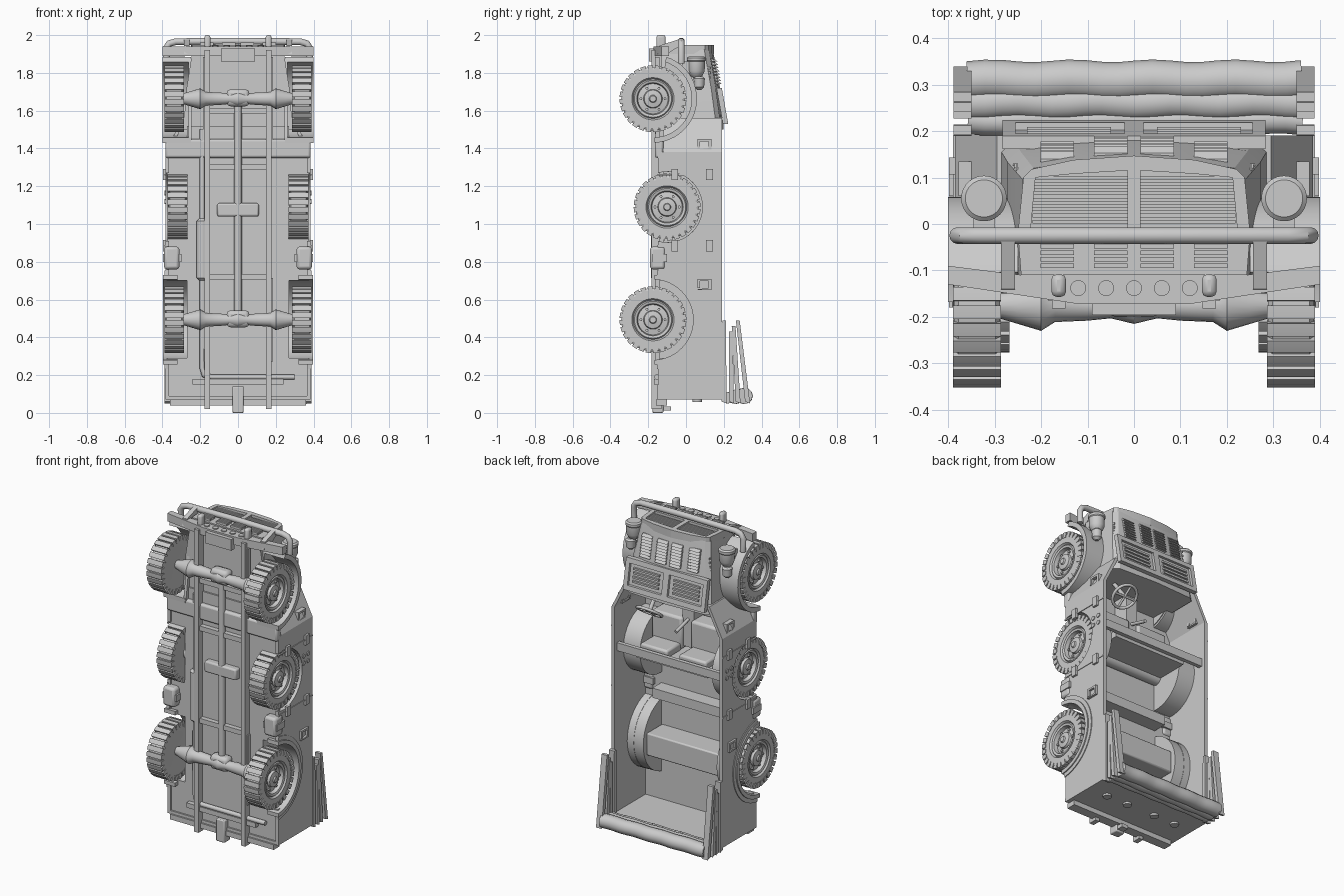
import bpy, bmesh, math
from math import sin, cos, pi, radians
from mathutils import Vector

if "Cube" in bpy.data.objects:
    bpy.data.objects.remove(bpy.data.objects["Cube"])

paint = bpy.data.materials.new("plain_grey")
paint.use_nodes = True
GREY = (0.6, 0.6, 0.6, 1)
paint.diffuse_color = GREY
paint.node_tree.nodes["Principled BSDF"].inputs["Base Color"].default_value = GREY
parts = []


def finish(name, bm, mirror=False):
    bmesh.ops.recalc_face_normals(bm, faces=bm.faces)
    me = bpy.data.meshes.new(name)
    bm.to_mesh(me)
    bm.free()
    me.materials.append(paint)
    ob = bpy.data.objects.new(name, me)
    bpy.context.collection.objects.link(ob)
    if mirror:
        ob.modifiers.new("mirror", 'MIRROR')
    parts.append(ob)
    return ob


def add_prism(bm, pts, a, b, axis):
    place = {'x': lambda p, t: (t, p[0], p[1]), 'y': lambda p, t: (p[0], t, p[1]),
             'z': lambda p, t: (p[0], p[1], t)}[axis]
    low = [bm.verts.new(place(p, a)) for p in pts]
    top = [bm.verts.new(place(p, b)) for p in pts]
    bm.faces.new(low)
    bm.faces.new(top)
    for i in range(len(pts)):
        j = (i + 1) % len(pts)
        bm.faces.new((low[i], low[j], top[j], top[i]))


def prism(name, pts, a, b, axis='x', mirror=False):
    bm = bmesh.new()
    add_prism(bm, pts, a, b, axis)
    return finish(name, bm, mirror)


def add_box(bm, x, y, z):
    add_prism(bm, [(x[0], y[0]), (x[1], y[0]), (x[1], y[1]), (x[0], y[1])], z[0], z[1], 'z')


def box(name, x, y, z, mirror=False, bevel=0):
    bm = bmesh.new()
    add_box(bm, x, y, z)
    ob = finish(name, bm, mirror)
    if bevel:
        mod = ob.modifiers.new("bevel", 'BEVEL')
        mod.width, mod.segments = bevel, 2
    return ob


def arc(cy, cz, r, a0, a1, n=24):
    steps = [radians(a0 + (a1 - a0) * i / n) for i in range(n + 1)]
    return [(cy + r * cos(t), cz + r * sin(t)) for t in steps]


def arch(name, cy, cz, r0, r1, a0, a1, x0, x1):
    pts = arc(cy, cz, r1, a0, a1) + arc(cy, cz, r0, a1, a0)
    return prism(name, pts, x0, x1, 'x', True)


def lathe(name, profile, centre, axis='x', mirror=True, n=40):
    # profile is (radius, distance along the axis)
    bm = bmesh.new()
    p, q = centre
    rings = []
    for r, d in profile:
        ring = []
        for i in range(n):
            u, v = p + r * cos(2 * pi * i / n), q + r * sin(2 * pi * i / n)
            ring.append(bm.verts.new((d, u, v) if axis == 'x' else (u, v, d)))
        rings.append(ring)
    for a, b in zip(rings, rings[1:]):
        for i in range(n):
            j = (i + 1) % n
            bm.faces.new((a[i], a[j], b[j], b[i]))
    bm.faces.new(rings[0])
    bm.faces.new(rings[-1])
    return finish(name, bm, mirror)


def tube(name, path, r, mirror=False, closed=False):
    cu = bpy.data.curves.new(name, 'CURVE')
    cu.dimensions, cu.bevel_depth, cu.bevel_resolution = '3D', r, 4
    cu.use_fill_caps = True
    sp = cu.splines.new('POLY')
    sp.points.add(len(path) - 1)
    for pt, co in zip(sp.points, path):
        pt.co = (*co, 1)
    sp.use_cyclic_u = closed
    ob = bpy.data.objects.new(name + "_path", cu)
    bpy.context.collection.objects.link(ob)
    bpy.context.view_layer.update()
    bm = bmesh.new()
    bm.from_mesh(bpy.data.meshes.new_from_object(ob.evaluated_get(bpy.context.evaluated_depsgraph_get())))
    bpy.data.objects.remove(ob)
    return finish(name, bm, mirror)


# Wheels: tyre, rim, tread lugs and hub bolts
TYRE = [(.05, .30), (.1, .29), (.155, .288), (.168, .298), (.168, .378), (.155, .387), (.112, .387), (.104, .375),
        (.098, .382), (.085, .378), (.08, .355), (.05, .36), (.046, .375), (.02, .38), (.016, .388)]
FRONT, REAR, SPARE = (-.175, 1.663), (-.175, .493), (-.1, 1.09)
for label, (cy, cz), dx in (("front", FRONT, 0), ("rear", REAR, 0), ("spare", SPARE, -.018)):
    lathe(label + "_wheel", [(r, x + dx) for r, x in TYRE], (cy, cz))
    bm = bmesh.new()
    for i in range(28):
        t = 360 * i / 28
        lug = arc(cy, cz, .177, t, t + 9.5, 2) + arc(cy, cz, .145, t + 9.5, t, 2)
        add_prism(bm, lug, .286 + dx, .39 + dx, 'x')
    for i in range(6):
        by, bz = arc(cy, cz, .064, 60 * i, 60 * i + 1, 1)[0]
        add_prism(bm, arc(by, bz, .008, 0, 300, 5), .35 + dx, .368 + dx, 'x')
    finish(label + "_wheel_lugs", bm, True)

# Open tub: side panels with wheel cutouts, floor, rear wall
side = [(-.15, .07), (.19, .07), (.19, 1.38), (-.15, 1.38)]
side += arc(*SPARE, .187, 105, -105) + arc(*REAR, .215, 83, -83)
prism("side_panel", side, .365, .385, 'x', True)
prism("cowl_side", [(.385, 1.38), (.295, 1.56), (.275, 1.56), (.365, 1.38)], -.12, .19, 'y', True)
box("floor", (-.27, .27), (-.14, -.12), (.07, 1.52))
for z0, z1 in ((.07, .29), (.7, .92), (1.26, 1.4)):
    box("floor_side", (.26, .375), (-.14, -.12), (z0, z1), True)
box("rear_wall", (-.38, .38), (-.15, .19), (.07, .09))
box("toe_board", (-.385, .385), (-.165, -.12), (1.35, 1.45), bevel=.012)
arch("rear_wheel_housing", *REAR, .215, .235, -78, 78, .255, .375)
arch("spare_housing", *SPARE, .187, .2, -100, 100, .25, .375)
prism("rear_housing_wall", arc(*REAR, .23, -78, 78), .255, .268, 'x', True)
prism("spare_housing_wall", arc(*SPARE, .195, -100, 100), .25, .262, 'x', True)
arch("rear_fender_lip", *REAR, .213, .237, -88, 88, .32, .397)
arch("rear_fender_band", *REAR, .23, .262, -85, 85, .37, .39)

# Side fittings: recessed handles, latches, seams, rivets, fuel cans
for z in (.68, 1.42):
    handle = [(.06, z - .03), (.135, z - .03), (.135, z + .03), (.06, z + .03), (.06, z - .02),
              (.075, z - .02), (.075, z + .018), (.12, z + .018), (.12, z - .018), (.06, z - .026)]
    x = .385 if z < 1 else .365
    prism("side_handle", handle, x - .02, x + .013, 'x', True)
for z in (.885, 1.262):
    box("panel_seam", (.38, .389), (-.15, .19), (z - .004, z + .004), True)
    for y in (-.06, .125):
        box("side_latch", (.38, .398), (y - .018, y + .018), (z - .03, z + .03), True)
for y in (.1, .145):
    for z in (1.12, 1.165):
        prism("side_rivet", arc(y, z, .013, 0, 330, 11), .38, .39, 'x', True)
box("fuel_can", (.31, .392), (-.19, -.11), (.76, .88), True, .015)
box("fuel_can_strap", (.3, .398), (-.18, -.1), (.8, .84), True)

# Interior: seats, bench, steering
box("seat_rail", (-.375, .375), (.14, .165), (1.1, 1.15))
box("front_seat_back", (-.25, .25), (-.12, .14), (1.08, 1.12))
box("front_seat", (.03, .24), (-.12, .0), (1.13, 1.33), True, .015)
box("front_seat_pad", (.04, .23), (-.02, .13), (1.12, 1.17), True, .012)
box("rear_bench", (-.255, .255), (-.13, .03), (.42, .56), bevel=.008)
box("rear_step", (-.255, .255), (-.13, -.03), (.76, .82))
box("gear_tunnel", (-.04, .04), (-.13, -.02), (1.15, 1.5))
tube("gear_lever", [(0, -.05, 1.33), (0, .1, 1.29)], .01)
hub, up, across = Vector((.17, .12, 1.38)), Vector((0, .8, .6)), Vector((1, 0, 0))
tube("steering_wheel", [hub + .075 * (cos(pi * i / 12) * across + sin(pi * i / 12) * up) for i in range(24)],
     .009, closed=True)
for d in (up, across):
    tube("steering_spoke", [hub - .075 * d, hub + .075 * d], .007)
tube("steering_column", [hub, hub + Vector((0, -.12, .16))], .012)

# Bonnet lofted from cowl to grille
bm = bmesh.new()
rings = []
for z, w, c, t in ((1.5, .29, .175, .2), (1.72, .272, .145, .18), (1.925, .24, .108, .142)):
    half = [(0, t), (w * .55, t - .008), (w * .9, c + .012), (w, c - .012), (w, -.13)]
    pts = half + [(-x, y) for x, y in half[:0:-1]]
    rings.append([bm.verts.new((x, y, z)) for x, y in pts])
for a, b in zip(rings, rings[1:]):
    for i in range(len(a)):
        j = (i + 1) % len(a)
        bm.faces.new((a[i], a[j], b[j], b[i]))
bm.faces.new(rings[0])
bm.faces.new(rings[-1])
finish("bonnet", bm)


def bonnet_y(z):
    return .14 + (1.95 - z) * .18


# Louvres on the bonnet top, its sides and the lower nose
bm = bmesh.new()
for x in (.05, .165):
    for i in range(8):
        z = 1.74 + i * .017
        y = bonnet_y(z) - (.0 if x < .1 else .012)
        add_prism(bm, [(y - .02, z), (y + .012, z), (y - .004, z + .015), (y - .02, z + .015)], x - .036, x + .036, 'x')
    for i in range(4):
        add_box(bm, (x - .036, x + .036), (-.095 + i * .014, -.085 + i * .014), (1.92, 1.962))
for i in range(9):
    add_box(bm, (.25, .278 - i * .003), (.07, .13), (1.62 + i * .025, 1.632 + i * .025))
finish("louvres", bm, True)

# Grille frame, centre bar and slats
surround = [(0, .147), (.13, .138), (.22, .118), (.238, .1), (.25, -.02), (.243, -.11), (0, -.11),
            (0, -.008), (.222, -.008), (.212, .1), (.13, .108), (0, .116)]
prism("grille_surround", surround, 1.9, 1.948, 'z', True)
box("grille_bar", (-.014, .014), (-.02, .13), (1.91, 1.948))
for i in range(8):
    box("grille_slat", (.0, .218), (.001 + i * .0135, .009 + i * .0135), (1.91, 1.938), True)

# Folded windscreen lying on the cowl
bm = bmesh.new()
tilt = lambda z, lift: bonnet_y(z) + lift
for x0, x1, z0, z1, h in ((0, .283, 1.53, 1.56, .008), (0, .283, 1.69, 1.72, .008), (0, .02, 1.55, 1.7, .008),
                          (.255, .283, 1.55, 1.7, .008), (.01, .26, 1.55, 1.7, -.008)):
    add_prism(bm, [(tilt(z0, h), z0), (tilt(z1, h), z1), (tilt(z1, -.02), z1), (tilt(z0, -.02), z0)], x0, x1, 'x')
for i in range(4):
    z = 1.58 + i * .025
    add_box(bm, (.05, .23), (bonnet_y(z) - .02, bonnet_y(z) + .002), (z, z + .012))
finish("windscreen", bm, True)

# Front fenders, headlights and horns
arch("front_fender", *FRONT, .205, .233, -88, 72, .25, .4)
prism("inner_fender", arc(*FRONT, .22, -88, 72), .245, .262, 'x', True)
lathe("headlight", [(.012, 1.77), (.032, 1.785), (.044, 1.81), (.045, 1.86), (.049, 1.865), (.049, 1.88),
                    (.04, 1.888)], (.323, .055), 'z')
lathe("marker_lamp", [(.01, 1.71), (.026, 1.725), (.03, 1.77), (.02, 1.78)], (.335, .07), 'z')
box("lamp_bracket", (.3, .345), (-.02, .04), (1.8, 1.86), True)

# Front bumper, round bosses, guard tube and tow hooks
bumper = [(0, -.11), (.24, -.11), (.4, -.09), (.4, -.13), (.12, -.172), (0, -.172)]
prism("front_bumper", bumper, 1.89, 1.94, 'z', True)
box("skid_plate", (-.09, .09), (-.196, -.165), (1.86, 1.93))
for x in (-.12, -.06, 0, .06, .12):
    lathe("bumper_boss", [(.017, 1.93), (.017, 1.946)], (x, -.138), 'z', False, 20)
tube("guard_tube", [(.378, -.025, 1.85), (.38, -.025, 1.93), (.365, -.025, 1.955), (.33, -.025, 1.965),
                    (0, -.025, 1.968)], .018, True)
prism("guard_bracket", [(-.15, 1.9), (-.14, 1.945), (-.03, 1.98), (-.02, 1.95), (-.1, 1.9)], .256, .286, 'x', True)
box("front_hook", (.146, .178), (-.157, -.108), (1.89, 2.0), True, .012)

# Chassis: rails, cross members, axles, shafts and exhaust
box("frame_rail", (.147, .177), (-.182, -.13), (.02, 1.92), True)
for z, w in ((.165, .24), (1.3, .16), (1.6, .16), (.72, .16)):
    box("cross_member", (-w, w), (-.17, -.13), (z - .015, z + .015))
axle = [(.04, 0), (.028, .05), (.033, .1), (.036, .17), (.055, .2), (.04, .25), (.025, .3)]
for cy, cz in (FRONT, REAR):
    lathe("axle", axle, (cy, cz), n=20)
    box("axle_carrier", (-.06, .06), (-.2, -.13), (cz - .04, cz + .05), bevel=.02)
    box("leaf_spring", (.15, .185), (-.165, -.14), (cz - .22, cz + .22), True)
tube("spare_axle", [(0, -.1, 1.09), (.3, -.1, 1.09)], .04, True)
box("transfer_case", (-.11, .11), (-.18, -.12), (1.04, 1.11), bevel=.01)
tube("drive_shaft", [(0, -.16, .5), (0, -.16, 1.64)], .02)
tube("exhaust_pipe", [(-.19, -.15, 1.5), (-.19, -.155, .24), (-.18, -.155, .2), (-.14, -.155, .19),
                      (.3, -.155, .19)], .014)
lathe("silencer", [(.015, .7), (.03, .715), (.03, 1.015), (.015, 1.03)], (-.19, -.155), 'z', False, 20)

# Tail: bumper strip, tow hitch
box("rear_bumper", (-.36, .36), (-.16, -.1), (.04, .072))
box("tow_hitch", (-.03, .03), (-.178, -.12), (0, .14), bevel=.006)
box("tow_jaw", (-.022, .022), (-.13, -.08), (.012, .035))
for x in (.1, .25):
    lathe("tail_boss", [(.025, .058), (.025, .072)], (x, .06), 'z', True, 20)

# Folded canvas roof with its fanned side bows
for y, z, r in ((.222, .08, .03), (.262, .085, .038), (.308, .09, .043)):
    wave = [(x * .036 - .357, y + .003 * sin(x * 1.3 + y * 40), z) for x in range(21)]
    tube("canvas_roll", wave, r)
for y0, y1, top in ((.2, .2, .49), (.24, .235, .43), (.275, .25, .46), (.325, .272, .49)):
    prism("roof_bow", [(y0 - .012, .06), (y0 + .014, .05), (y1 + .012, top), (y1 - .008, top)], .35, .388, 'x', True)

for ob in parts:
    ob.select_set(True)
bpy.context.view_layer.objects.active = parts[0]
bpy.ops.object.shade_smooth_by_angle(angle=radians(32))
